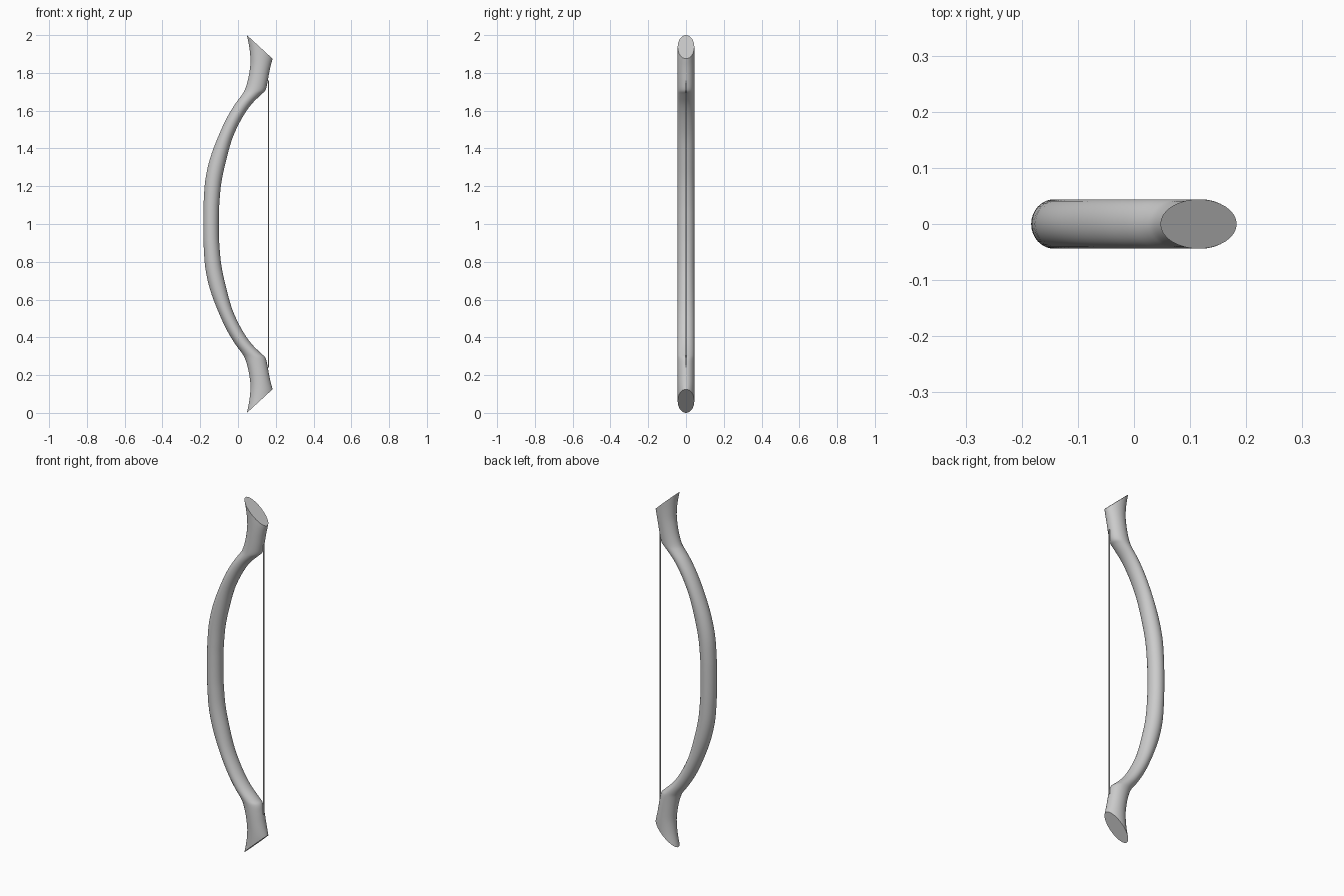
import bpy, bmesh
from math import sin, cos, pi
from mathutils import Vector

if "Cube" in bpy.data.objects:
    bpy.data.objects.remove(bpy.data.objects["Cube"])

HALF_Y = 0.044
SIDES = 32

# Upper half of the limb, middle to tip: back edge (x, z) and belly edge (x, z)
upper = [
    (-.183, 1.05, -.101, 1.05), (-.181, 1.13, -.098, 1.12),
    (-.172, 1.24, -.088, 1.22), (-.147, 1.35, -.067, 1.32),
    (-.106, 1.46, -.031, 1.45), (-.060, 1.56, .018, 1.555),
    (-.015, 1.635, .068, 1.63), (.018, 1.68, .122, 1.685),
    (.036, 1.71, .145, 1.708), (.052, 1.76, .156, 1.75),
    (.063, 1.82, .165, 1.80), (.066, 1.87, .172, 1.833),
    (.060, 1.935, .179, 1.86), (.047, 2.0, .183, 1.875),
]
lower = [(a, 2 - b, c, 2 - d) for a, b, c, d in reversed(upper)]
keys = [Vector(k) for k in lower + upper]


def smooth_path(pts, steps):
    """Catmull-Rom interpolation of the edge pairs."""
    out = []
    for i in range(len(pts) - 1):
        p0, p1 = pts[max(i - 1, 0)], pts[i]
        p2, p3 = pts[i + 1], pts[min(i + 2, len(pts) - 1)]
        for s in range(steps):
            t = s / steps
            out.append(0.5 * (2 * p1 + (p2 - p0) * t
                              + (2 * p0 - 5 * p1 + 4 * p2 - p3) * t * t
                              + (3 * p1 - p0 - 3 * p2 + p3) * t ** 3))
    return out + [pts[-1]]


def loft(name, sections, half_y, sides):
    """Skin elliptical rings spanning each edge pair, with flat end caps."""
    bm = bmesh.new()
    rings = []
    for ax, az, bx, bz in sections:
        ring = []
        for i in range(sides):
            a = 2 * pi * i / sides
            u = (1 - cos(a)) / 2
            ring.append(bm.verts.new((ax + (bx - ax) * u, half_y * sin(a),
                                      az + (bz - az) * u)))
        rings.append(ring)
    for r, s in zip(rings, rings[1:]):
        for i in range(sides):
            j = (i + 1) % sides
            bm.faces.new((r[i], r[j], s[j], s[i]))
    bm.faces.new(rings[0])
    bm.faces.new(rings[-1])
    bmesh.ops.recalc_face_normals(bm, faces=bm.faces)
    mesh = bpy.data.meshes.new(name)
    bm.to_mesh(mesh)
    bm.free()
    ob = bpy.data.objects.new(name, mesh)
    bpy.context.collection.objects.link(ob)
    bpy.ops.object.select_all(action='DESELECT')
    ob.select_set(True)
    bpy.context.view_layer.objects.active = ob
    bpy.ops.object.shade_smooth_by_angle(angle=0.6)
    return ob


# Bow limb with slanted flat tips
loft("bow_limb", smooth_path(keys, 4), HALF_Y, SIDES)

# Bowstring
loft("bow_string", [(.158, .24, .164, .24), (.158, 1.76, .164, 1.76)], .003, 12)
